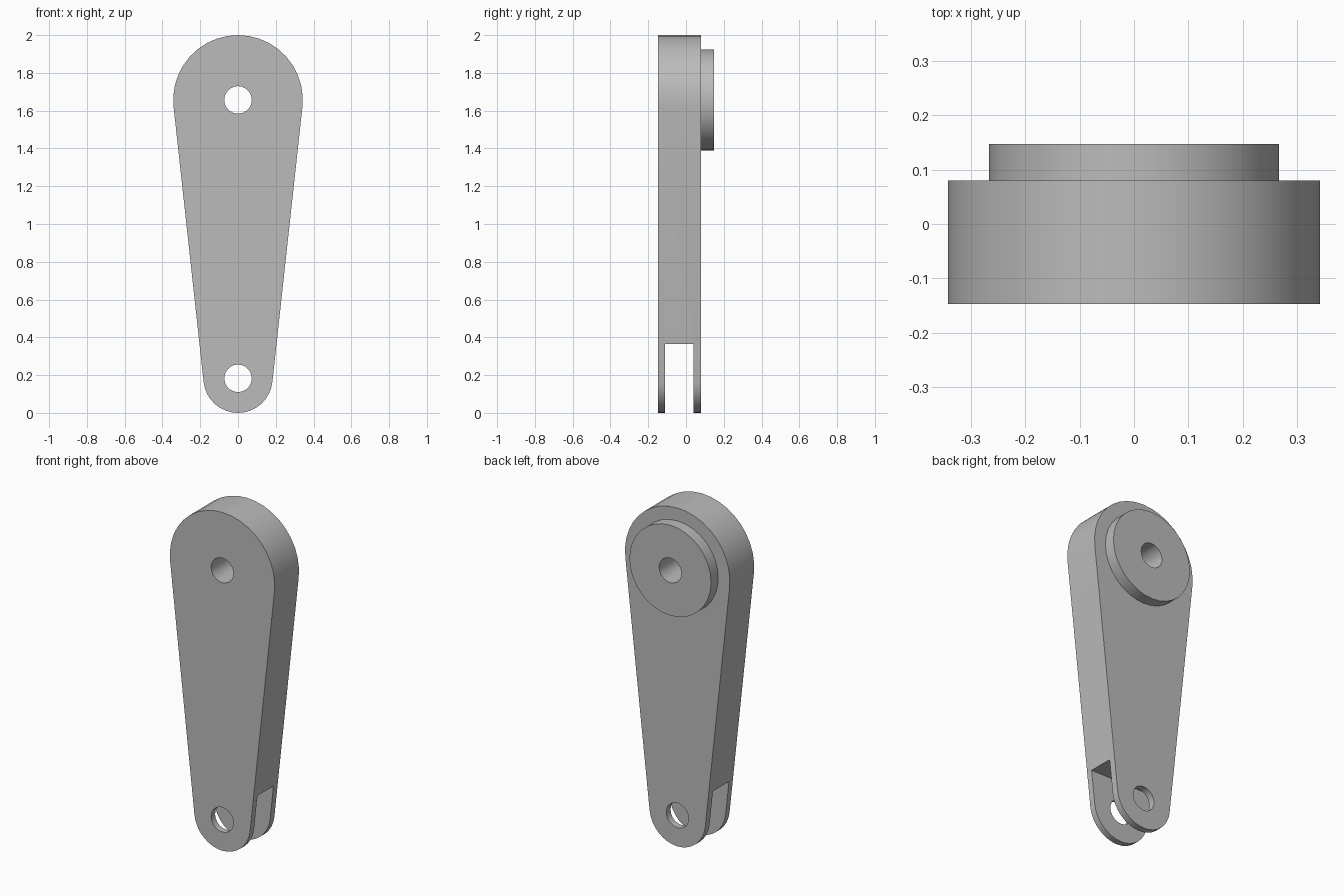
import bpy, bmesh
from math import sin, cos, pi, asin, radians

cube = bpy.data.objects.get("Cube")
if cube:
    bpy.data.objects.remove(cube, do_unlink=True)

TOP_Z, TOP_R = 1.657, 0.343
LOW_Z, LOW_R = 0.183, 0.183
FRONT, BACK, BOSS_BACK = -0.147, 0.08, 0.147
HOLE_R = 0.073

grey = bpy.data.materials.new("plain grey")
grey.use_nodes = True
grey.diffuse_color = (0.5, 0.5, 0.5, 1)
grey.node_tree.nodes["Principled BSDF"].inputs["Base Color"].default_value = grey.diffuse_color


def arc(z, r, start, end, steps):
    return [(r * cos(start + (end - start) * i / steps),
             z + r * sin(start + (end - start) * i / steps)) for i in range(steps + 1)]


def extrude(name, outline, y0, y1):
    """Solid made from an x-z outline drawn between two y positions."""
    bm = bmesh.new()
    face = bm.faces.new([bm.verts.new((x, y0, z)) for x, z in outline])
    new = bmesh.ops.extrude_face_region(bm, geom=[face])["geom"]
    bmesh.ops.translate(bm, vec=(0, y1 - y0, 0),
                        verts=[v for v in new if isinstance(v, bmesh.types.BMVert)])
    bmesh.ops.recalc_face_normals(bm, faces=bm.faces)
    mesh = bpy.data.meshes.new(name)
    bm.to_mesh(mesh)
    bm.free()
    mesh.materials.append(grey)
    obj = bpy.data.objects.new(name, mesh)
    bpy.context.collection.objects.link(obj)
    return obj


def disc(name, z, r, y0, y1, sides):
    return extrude(name, arc(z, r, 0, 2 * pi, sides)[:-1], y0, y1)


def combine(target, tool, operation):
    mod = target.modifiers.new(tool.name, "BOOLEAN")
    mod.operation, mod.solver, mod.object = operation, "EXACT", tool
    bpy.context.view_layer.objects.active = target
    bpy.ops.object.modifier_apply(modifier=mod.name)
    bpy.data.objects.remove(tool, do_unlink=True)


# Tapered arm: two round ends joined by tangent sides
lean = asin((TOP_R - LOW_R) / (TOP_Z - LOW_Z))
outline = (arc(TOP_Z, TOP_R, -lean, pi + lean, 20)
           + arc(LOW_Z, LOW_R, pi + lean, 2 * pi - lean, 16))
arm = extrude("lever_arm", outline, FRONT, BACK)

# Round boss on the back of the wide end
combine(arm, disc("boss", TOP_Z, 0.267, 0, BOSS_BACK, 32), "UNION")

# Fork slot across the narrow end
slot = [(-0.5, -0.1), (0.5, -0.1), (0.5, 0.365), (-0.5, 0.365)]
combine(arm, extrude("slot_cutter", slot, -0.11, 0.04), "DIFFERENCE")

# Pin holes through both ends
for z in (TOP_Z, LOW_Z):
    combine(arm, disc("hole_cutter", z, HOLE_R, -0.5, 0.5, 20), "DIFFERENCE")

bpy.ops.object.select_all(action="DESELECT")
arm.select_set(True)
bpy.context.view_layer.objects.active = arm
bpy.ops.object.shade_smooth_by_angle(angle=radians(30))
